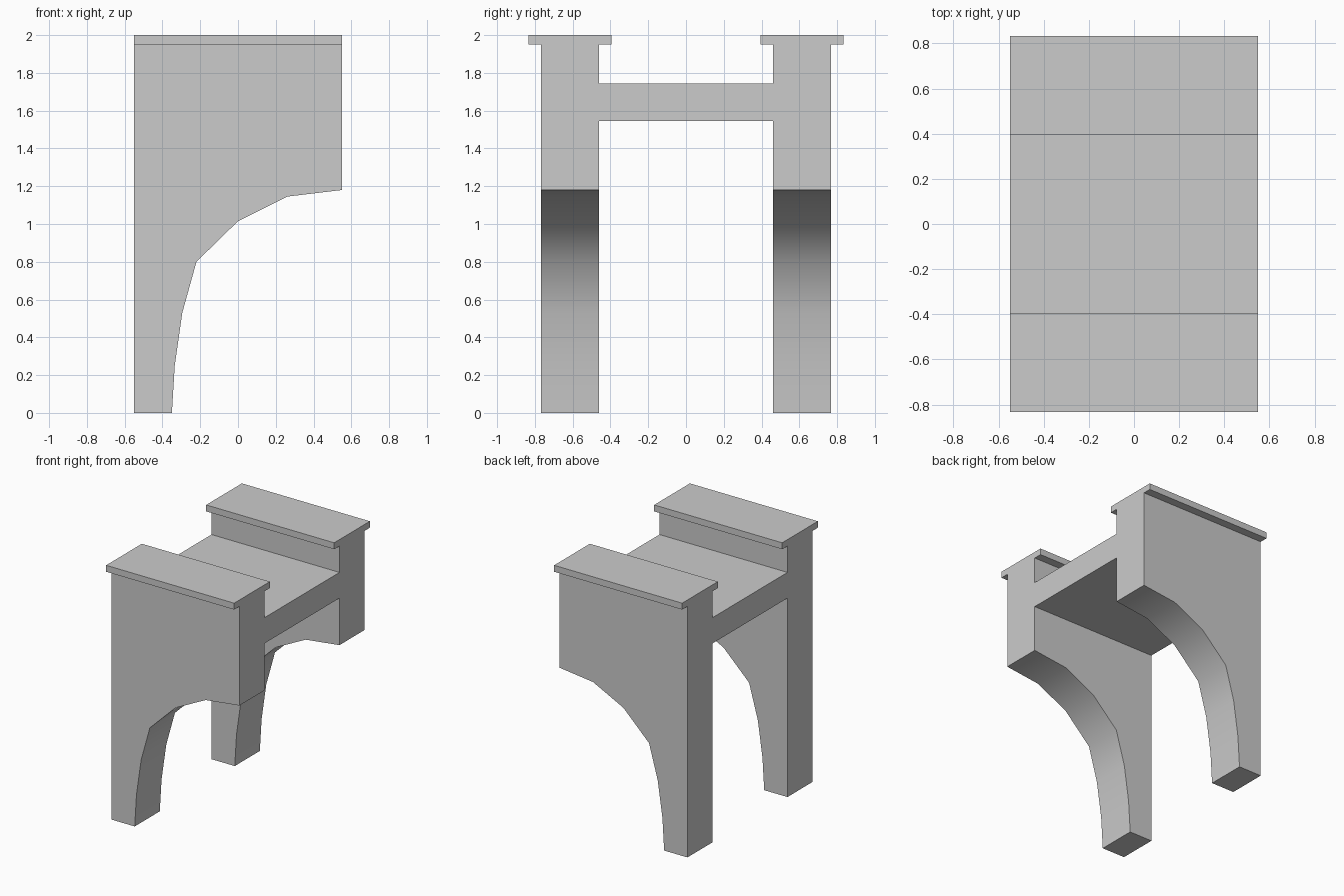
import bpy, bmesh, math
from mathutils import Vector

if "Cube" in bpy.data.objects:
    bpy.data.objects.remove(bpy.data.objects["Cube"])


def prism(name, outline, direction):
    """Closed solid made by extruding a planar outline of 3D points."""
    bm = bmesh.new()
    face = bm.faces.new([bm.verts.new(p) for p in outline])
    out = bmesh.ops.extrude_face_region(bm, geom=[face])
    moved = [g for g in out["geom"] if isinstance(g, bmesh.types.BMVert)]
    bmesh.ops.translate(bm, verts=moved, vec=Vector(direction))
    bmesh.ops.recalc_face_normals(bm, faces=bm.faces)
    mesh = bpy.data.meshes.new(name)
    bm.to_mesh(mesh)
    bm.free()
    obj = bpy.data.objects.new(name, mesh)
    bpy.context.collection.objects.link(obj)
    return obj


# H-shaped cross-section: two capped side walls joined by a deck
HALF = 0.55
INNER, OUTER = 0.46, 0.768
CAP_IN, CAP_OUT = 0.395, 0.833
upper = [(INNER, 1.745), (INNER, 1.95), (CAP_IN, 1.95), (CAP_IN, 2.0),
         (CAP_OUT, 2.0), (CAP_OUT, 1.95), (OUTER, 1.95)]
half = upper + [(OUTER, 0), (INNER, 0), (INNER, 1.545)]
section = half + [(-y, z) for y, z in reversed(half)]
bridge = prism("bridge_section", [(-HALF, y, z) for y, z in section],
               (2 * HALF, 0, 0))

# Half-arch cutter that leaves a tapering leg at the left end
arch = [(-0.356, -0.1), (-0.35, 0), (-0.335, 0.25), (-0.295, 0.53),
        (-0.22, 0.80), (0.0, 1.015), (0.26, 1.145), (0.55, 1.18),
        (0.65, 1.192), (0.65, -0.1)]
cutter = prism("arch_cutter", [(x, -1.0, z) for x, z in arch], (0, 2, 0))
cutter.hide_render = True

cut = bridge.modifiers.new("arch", "BOOLEAN")
cut.operation = "DIFFERENCE"
cut.solver = "EXACT"
cut.object = cutter

# Bake the cut, then smooth only the arch underside
bpy.context.view_layer.objects.active = bridge
bridge.select_set(True)
bpy.ops.object.modifier_apply(modifier=cut.name)
bpy.data.objects.remove(cutter)
bpy.ops.object.shade_smooth_by_angle(angle=math.radians(40))
